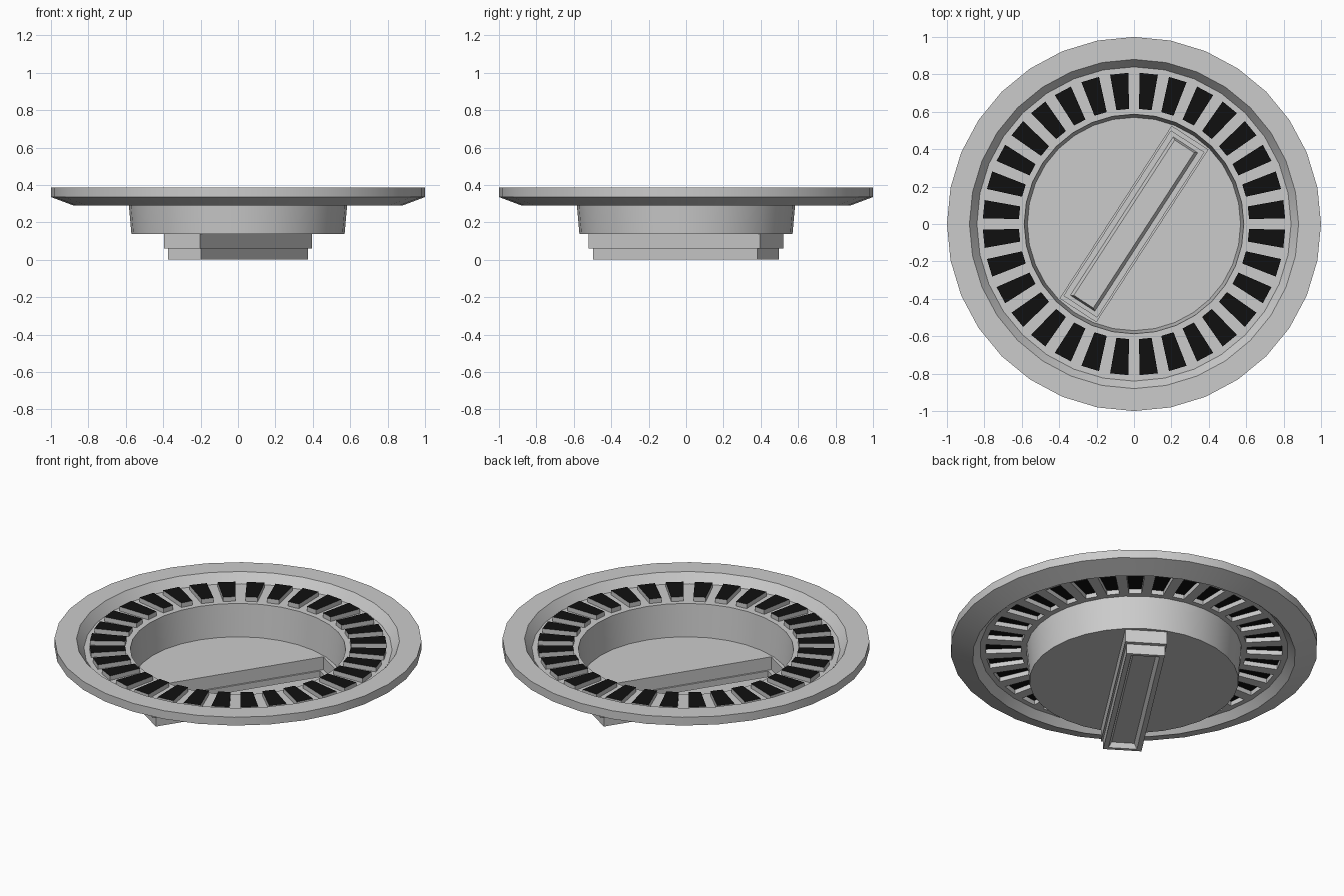
import bpy, bmesh
from math import sin, cos, pi, radians
from mathutils import Matrix, Vector

if "Cube" in bpy.data.objects:
    bpy.data.objects.remove(bpy.data.objects["Cube"])

N = 32                      # sides of the round parts and number of slots
STEP = 2 * pi / N
DECK_Z, FLOOR_Z, CAP_Z = 0.33, 0.137, 0.357
TURN = Matrix.Rotation(radians(57), 4, 'Z')

black = bpy.data.materials.new("slot_black")
black.diffuse_color = (0.005, 0.005, 0.005, 1)
black.use_nodes = True
black.node_tree.nodes["Principled BSDF"].inputs["Base Color"].default_value = black.diffuse_color


def polar(r, a, z):
    return Vector((r * cos(a), r * sin(a), z))


def finish(name, bm, recalc=True, angle=35):
    bmesh.ops.remove_doubles(bm, verts=bm.verts, dist=1e-5)
    if recalc:
        bmesh.ops.recalc_face_normals(bm, faces=bm.faces)
    me = bpy.data.meshes.new(name)
    bm.to_mesh(me)
    bm.free()
    ob = bpy.data.objects.new(name, me)
    bpy.context.collection.objects.link(ob)
    bpy.ops.object.select_all(action='DESELECT')
    ob.select_set(True)
    bpy.context.view_layer.objects.active = ob
    bpy.ops.object.shade_smooth_by_angle(angle=radians(angle))
    return ob


def quad(bm, pts):
    return bm.faces.new([bm.verts.new(p) for p in pts])


def revolve(name, profile, closed):
    bm = bmesh.new()
    pairs = list(zip(profile, profile[1:] + profile[:1]))
    for (r0, z0), (r1, z1) in pairs if closed else pairs[:-1]:
        for i in range(N):
            a, b = i * STEP, (i + 1) * STEP
            quad(bm, [polar(r0, a, z0), polar(r0, b, z0), polar(r1, b, z1), polar(r1, a, z1)])
    return finish(name, bm, recalc=closed)


# outer flange and tapered cup wall
revolve("flange", [(1, .335), (1, .385), (.88, .385), (.84, DECK_Z), (.88, .29)], True)
revolve("cup_wall", [(.587, DECK_Z), (.57, FLOOR_Z)], False)

# slotted deck ring, with a raised hollow cap over each slot
deck, caps = bmesh.new(), bmesh.new()
for i in range(N):
    a, b = i * STEP, (i + 1) * STEP
    rot = Matrix.Rotation((a + b) / 2, 4, 'Z')
    outer = [polar(.587, a, DECK_Z), polar(.84, a, DECK_Z), polar(.84, b, DECK_Z), polar(.587, b, DECK_Z)]
    shape = [(.615, -.034), (.807, -.049), (.807, .049), (.615, .034)]
    slot = [rot @ Vector((x, y, DECK_Z)) for x, y in shape]
    top = [rot @ Vector((x, y, CAP_Z)) for x, y in shape]
    for k in range(4):
        j = (k + 1) % 4
        quad(deck, [outer[k], outer[j], slot[j], slot[k]])
        quad(caps, [slot[k], slot[j], top[j], top[k]])
    quad(caps, top).material_index = 1
finish("slotted_deck", deck)
cap_ob = finish("slot_caps", caps)
cap_ob.data.materials.append(None)
cap_ob.data.materials.append(black)


def rectangle(l, w, z):
    return [TURN @ Vector((x * l, y * w, z)) for x, y in ((-1, -1), (1, -1), (1, 1), (-1, 1))]


# cup floor with a rectangular opening for the grip
bm = bmesh.new()
for loop in ([polar(.57, i * STEP, FLOOR_Z) for i in range(N)], rectangle(.548, .115, FLOOR_Z)):
    vs = [bm.verts.new(p) for p in loop]
    for k in range(len(vs)):
        bm.edges.new((vs[k], vs[(k + 1) % len(vs)]))
bmesh.ops.triangle_fill(bm, edges=bm.edges[:], use_beauty=True, normal=(0, 0, 1))
finish("cup_floor", bm)

# stepped hollow grip bar below the floor
bm = bmesh.new()
steps = [(.548, .115, FLOOR_Z), (.548, .115, .06), (.525, .105, .06),
         (.525, .105, 0), (.505, .078, 0), (.495, .062, .03)]
rings = [rectangle(*s) for s in steps]
for lo, hi in zip(rings, rings[1:]):
    for k in range(4):
        j = (k + 1) % 4
        quad(bm, [lo[j], lo[k], hi[k], hi[j]])
quad(bm, rings[-1][::-1])
finish("grip_bar", bm)
